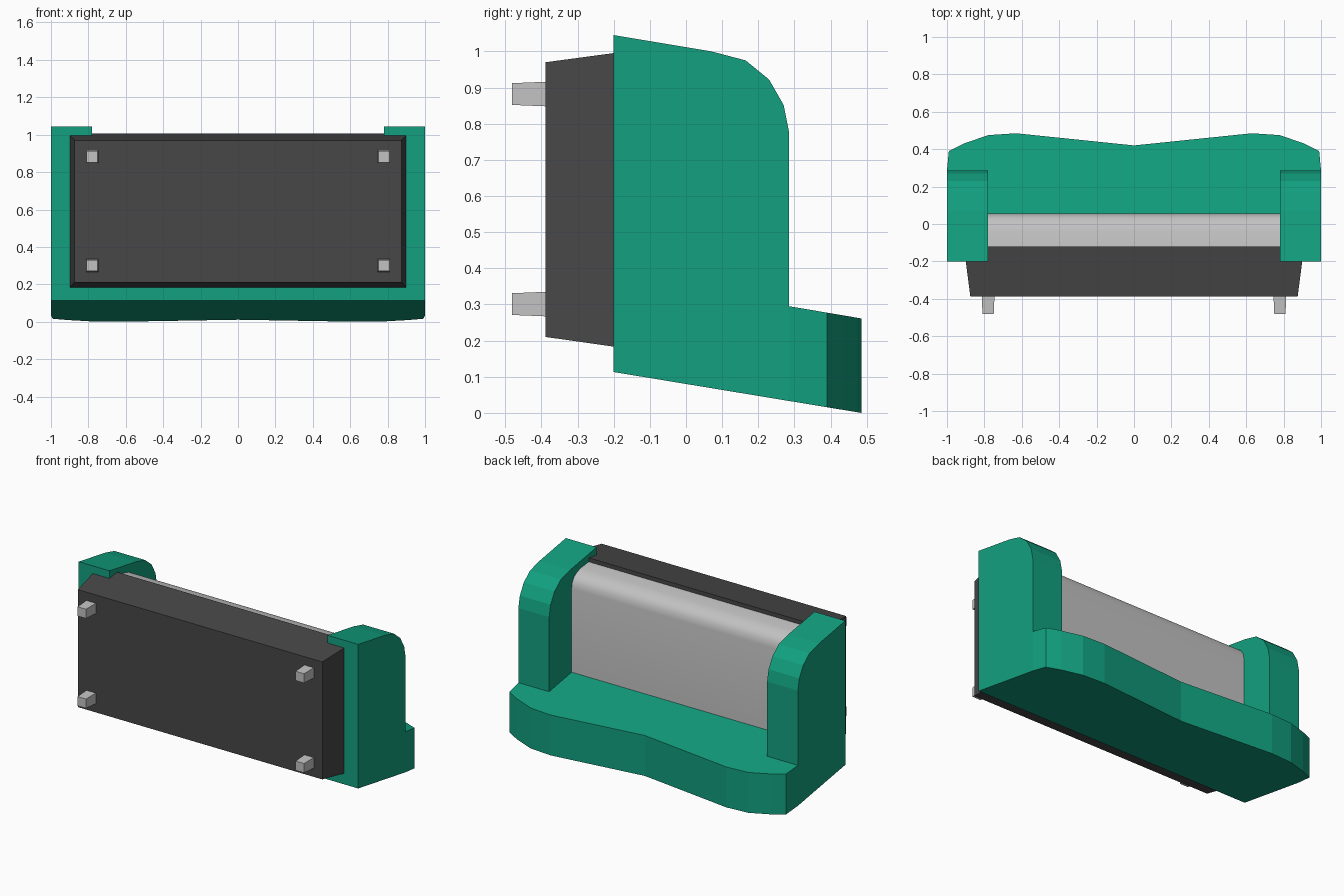
import bpy, bmesh, math

if "Cube" in bpy.data.objects:
    bpy.data.objects.remove(bpy.data.objects["Cube"])


def material(name, rgb):
    m = bpy.data.materials.new(name)
    m.diffuse_color = (*rgb, 1)
    m.use_nodes = True
    m.node_tree.nodes["Principled BSDF"].inputs["Base Color"].default_value = m.diffuse_color
    return m


GREEN = material("green fabric", (0.006, 0.352, 0.212))
GREY = material("light grey", (0.54, 0.54, 0.54))
DARK = material("dark grey", (0.063, 0.063, 0.063))


def loft(name, ring_a, ring_b, mat, smooth=False):
    """Solid between two matching rings of points."""
    bm = bmesh.new()
    a = [bm.verts.new(p) for p in ring_a]
    b = [bm.verts.new(p) for p in ring_b]
    n = len(a)
    bm.faces.new(a)
    bm.faces.new(b[::-1])
    for i in range(n):
        j = (i + 1) % n
        bm.faces.new((a[j], a[i], b[i], b[j]))
    bmesh.ops.recalc_face_normals(bm, faces=bm.faces)
    mesh = bpy.data.meshes.new(name)
    bm.to_mesh(mesh)
    bm.free()
    mesh.materials.append(mat)
    ob = bpy.data.objects.new(name, mesh)
    bpy.context.collection.objects.link(ob)
    if smooth:
        bpy.context.view_layer.objects.active = ob
        ob.select_set(True)
        bpy.ops.object.shade_smooth_by_angle(angle=math.radians(40))
        ob.select_set(False)
    return ob


def side_profile(points, x):
    return [(x, y, z) for y, z in points]


def rect(cx, cz, hx, hz, y):
    return [(cx + sx * hx, y, cz + sz * hz)
            for sx, sz in ((-1, -1), (1, -1), (1, 1), (-1, 1))]


# Backrest: wavy outline, sloped top and bottom
half = [(1, -0.2), (1, 0.285), (0.99, 0.39), (0.91, 0.43), (0.78, 0.475), (0.63, 0.485)]
outline = half + [(0, 0.42)] + [(-x, y) for x, y in reversed(half)]
loft("backrest",
     [(x, y, 0.113 - 0.165 * (y + 0.2)) for x, y in outline],
     [(x, y, 0.377 - 0.169 * (y + 0.2)) for x, y in outline], GREEN)

# Arms with a rounded front corner
arm = [(-0.2, 0.377), (-0.2, 1.045), (0.07, 1.0), (0.165, 0.975), (0.23, 0.922),
       (0.27, 0.852), (0.285, 0.778), (0.285, 0.295)]
for s, side in ((-1, "left"), (1, "right")):
    loft(side + "_arm", side_profile(arm, s * 0.78), side_profile(arm, s), GREEN)

# Seat cushion with a soft front edge
seat = [(-0.13, 0.36), (-0.13, 0.982), (-0.04, 0.972), (0.0, 0.96), (0.03, 0.94),
        (0.048, 0.912), (0.055, 0.875), (0.055, 0.32)]
loft("seat_cushion", side_profile(seat, -0.785), side_profile(seat, 0.785), GREY, True)

# Tapered base
loft("base", rect(0, 0.59, 0.875, 0.38, -0.388), rect(0, 0.589, 0.91, 0.417, -0.12), DARK)

# Four tapered legs
for x in (-0.78, 0.78):
    for z in (0.301, 0.882):
        loft("leg", rect(x, z, 0.03, 0.03, -0.482), rect(x, z, 0.034, 0.034, -0.386), GREY)
